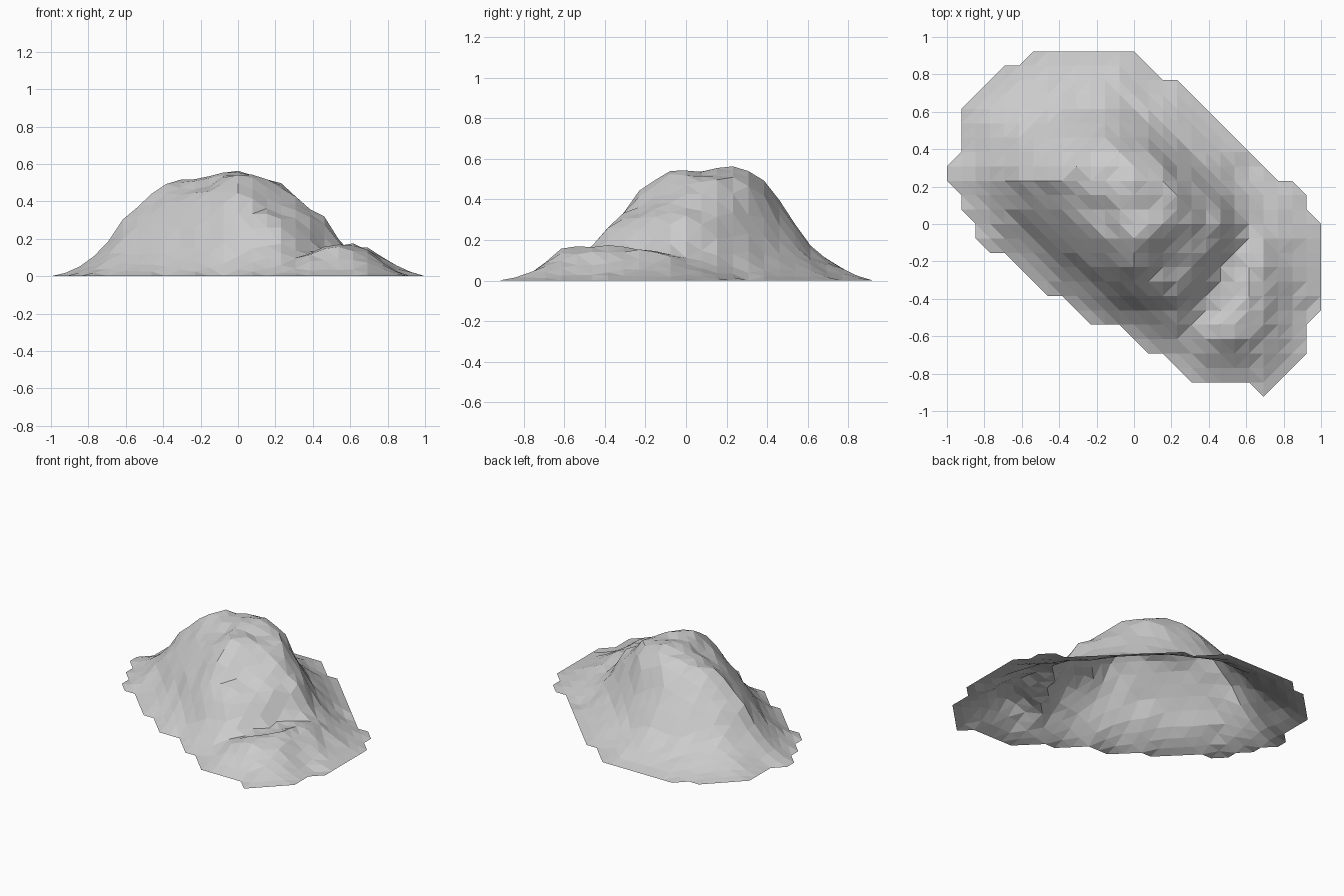
import bpy, bmesh, math, random
from mathutils import Vector

if "Cube" in bpy.data.objects:
    bpy.data.objects.remove(bpy.data.objects["Cube"])

random.seed(4)
STEP = 1 / 13  # terrain grid spacing

# Footprint, in grid steps
foot = [(-7,12),(0,12),(2,10),(3,10),(8,5),(8,4),(9,4),(10,3),(11,3),(12,2),(12,1),
        (13,0),(13,-6),(12,-6),(12,-9),(9,-12),(8,-11),(4,-11),(2,-9),(1,-9),(-1,-7),
        (-3,-7),(-5,-5),(-6,-5),(-9,-2),(-10,-2),(-11,-1),(-11,0),(-12,1),(-12,2),
        (-13,3),(-13,4),(-12,5),(-12,8),(-9,11),(-8,11)]
foot = [(x * STEP, y * STEP) for x, y in foot]

# Contour rings of the main hill
low = [(-.74,.25),(-.64,.48),(-.4,.63),(-.13,.63),(.05,.57),(.2,.47),(.38,.3),(.53,.12),(.58,-.05),
       (.47,-.22),(.36,-.4),(.23,-.51),(.13,-.48),(0,-.44),(-.2,-.34),(-.45,-.13),(-.65,.06)]
ledge = [(-.62,.25),(-.5,.42),(-.35,.5),(-.12,.52),(.02,.47),(.17,.38),(.33,.23),(.43,.1),(.48,-.03),
         (.4,-.15),(.31,-.28),(.22,-.34),(.12,-.34),(0,-.34),(-.1,-.28),(-.3,-.14),(-.5,.06)]
upper = [(-.48,.25),(-.38,.36),(-.2,.43),(-.1,.43),(.03,.4),(.15,.34),(.27,.18),(.3,.02),(.2,-.1),
         (.1,-.19),(.02,-.24),(-.08,-.19),(-.15,-.1),(-.3,.06)]
crown = [(-.4,.25),(-.3,.32),(-.1,.38),(.1,.32),(.24,.12),(.15,-.05),(.02,-.15),(-.08,-.06),(-.14,.12)]
peak = [(-.1,.23),(.0,.28),(.1,.22),(.09,0),(0,-.09),(-.05,0)]
hill = [(.005, foot), (.15, low), (.31, ledge), (.44, upper), (.51, crown), (.555, peak)]

# Contour rings of the front shoulder
brow = [(.41,-.57),(.5,-.47),(.56,-.3),(.6,-.15),(.66,-.12),(.71,-.3),(.68,-.5),(.6,-.63),(.45,-.63)]
shoulder = [(.005, foot), (.15, brow)]

# Local hollows: x, y, depth, spread (summit saddle, cliff ledge)
hollows = [(.04, .08, .04, .008), (.22, -.2, .03, .008)]


def edges(poly):
    return zip(poly, poly[1:] + poly[:1])


def distance(p, poly):
    best = 9
    for a, b in edges(poly):
        a, b = Vector(a), Vector(b)
        t = max(0, min(1, (p - a).dot(b - a) / (b - a).length_squared))
        best = min(best, (a.lerp(b, t) - p).length)
    return best


def inside(p, poly):
    hit = False
    for (ax, ay), (bx, by) in edges(poly):
        if (ay > p.y) != (by > p.y) and p.x < ax + (p.y - ay) * (bx - ax) / (by - ay):
            hit = not hit
    return hit


def contour_height(p, rings):
    k = max([i for i, (_, r) in enumerate(rings) if inside(p, r)], default=0)
    a = distance(p, rings[k][1])
    if k == len(rings) - 1:
        return rings[k][0] + .25 * a
    t = a / (a + distance(p, rings[k + 1][1]))
    if k == 0:
        t **= 1.4  # flared foot
    return rings[k][0] + t * (rings[k + 1][0] - rings[k][0])


def height(p):
    if distance(p, foot) < .005:
        return .005
    z = max(contour_height(p, hill), contour_height(p, shoulder))
    for x, y, depth, spread in hollows:
        z -= depth * math.exp(-((p.x - x) ** 2 + (p.y - y) ** 2) / spread)
    return z + random.uniform(-.01, .01) * min(1, z / .15)


# Grid points inside the footprint
bm = bmesh.new()
grid = {}
for i in range(-13, 14):
    for j in range(-12, 13):
        p = Vector((i * STEP, j * STEP))
        if inside(p, foot) or distance(p, foot) < .005:
            grid[i, j] = bm.verts.new((p.x, p.y, height(p)))

# Whole cells, and half cells along the diagonal edges
for i in range(-13, 13):
    for j in range(-12, 12):
        corners = [grid[c] for c in ((i, j), (i+1, j), (i+1, j+1), (i, j+1)) if c in grid]
        if len(corners) >= 3:
            bm.faces.new(corners)
bmesh.ops.triangulate(bm, faces=bm.faces[:])
bmesh.ops.delete(bm, geom=[v for v in bm.verts if not v.link_faces], context='VERTS')

# Low-poly rock mound, open underneath
low_z = min(v.co.z for v in bm.verts)
bmesh.ops.translate(bm, verts=bm.verts[:], vec=(0, 0, -low_z))
mesh = bpy.data.meshes.new("rock_mound")
bm.to_mesh(mesh)
bm.free()
bpy.context.collection.objects.link(bpy.data.objects.new("rock_mound", mesh))
